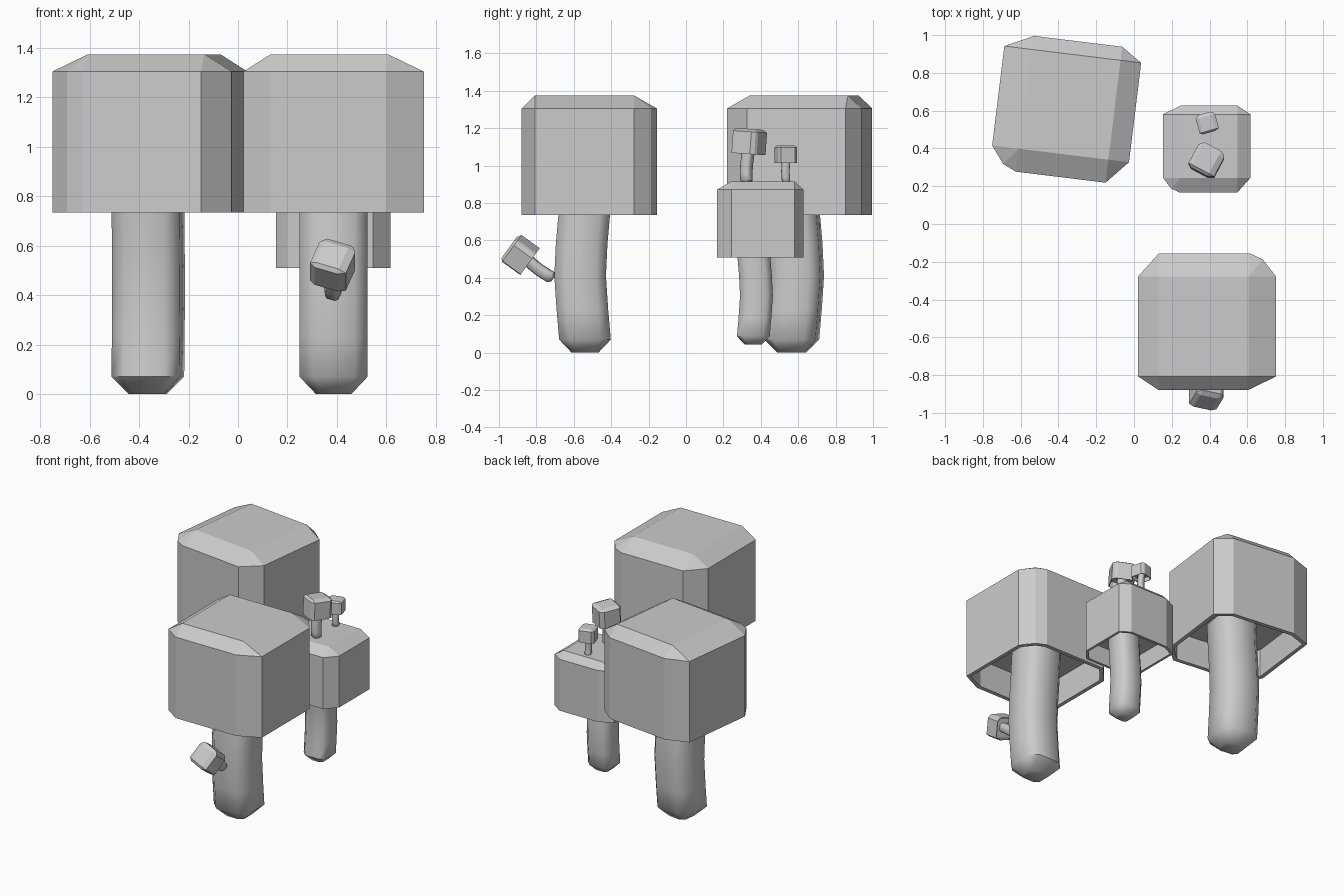
import bpy, bmesh
from math import radians
from mathutils import Matrix, Vector, Euler

if "Cube" in bpy.data.objects:
    bpy.data.objects.remove(bpy.data.objects["Cube"])


def finish(name, bm, matrix, smooth):
    bmesh.ops.recalc_face_normals(bm, faces=bm.faces)
    bm.transform(matrix)
    mesh = bpy.data.meshes.new(name)
    bm.to_mesh(mesh)
    bm.free()
    obj = bpy.data.objects.new(name, mesh)
    bpy.context.collection.objects.link(obj)
    if smooth:
        bpy.ops.object.select_all(action='DESELECT')
        obj.select_set(True)
        bpy.context.view_layer.objects.active = obj
        bpy.ops.object.shade_smooth_by_angle(angle=radians(48))


# Cap outline with uneven corner cuts, and the smaller top rectangle
RIM = [(-.365, -.29), (-.255, -.3625), (.215, -.3625), (.365, -.29), (.365, .24),
       (.295, .33), (.225, .3625), (-.255, .3625), (-.365, .24)]
TOP = [(-.255, -.29), (.22, -.29), (.22, .24), (-.255, .24)]


def cap(name, matrix, offset):
    bm = bmesh.new()
    for ring, z in ((RIM, .735), (RIM, 1.305), (TOP, 1.375)):
        for x, y in ring:
            bm.verts.new((x, y + offset, z))
    bmesh.ops.convex_hull(bm, input=bm.verts)
    bmesh.ops.dissolve_limit(bm, angle_limit=radians(1), verts=bm.verts, edges=bm.edges)
    bmesh.ops.recalc_face_normals(bm, faces=bm.faces)
    # Hollow underside behind a thin rim
    under = min(bm.faces, key=lambda f: f.calc_center_median().z)
    bmesh.ops.inset_individual(bm, faces=[under], thickness=.03)
    under = min(bm.faces, key=lambda f: (round(f.calc_center_median().z, 3), -f.calc_area()))
    inner = bmesh.ops.extrude_discrete_faces(bm, faces=[under])['faces']
    bmesh.ops.translate(bm, vec=(0, 0, .2), verts=inner[0].verts)
    finish(name, bm, matrix, False)


def stem(name, matrix):
    # Rounded-square section swept along a gentle bend: (z, y shift, size)
    path = [(0, 0, .52), (.07, 0, 1), (.23, -.014, 1), (.41, -.026, 1),
            (.58, -.018, 1), (.74, -.004, 1), (.95, .01, 1)]
    h, c = .138, .084
    section = [(-c, -h), (c, -h), (h, -c), (h, c), (c, h), (-c, h), (-h, c), (-h, -c)]
    bm = bmesh.new()
    rings = [[bm.verts.new((x * s, y * s + dy, z)) for x, y in section] for z, dy, s in path]
    for a, b in zip(rings, rings[1:]):
        for i in range(8):
            j = (i + 1) % 8
            bm.faces.new((a[i], a[j], b[j], b[i]))
    bm.faces.new(rings[0])
    bm.faces.new(rings[-1])
    finish(name, bm, matrix, True)


# name, base position, scale, tilt about x, turn about own axis, cap shift
MUSHROOMS = [
    ("front", (.387, -.54, 0), 1, 0, 0, .0225),
    ("rear", (-.365, .565, 0), 1, 0, 173, -.045),
    ("small", (.385, .36, .043), .635, 0, 180, -.058),
    ("side_sprout", (.385, -.71, .395), .21, 54, -20, 0),
    ("top_sprout_large", (.385, .322, .908), .21, -4, -28, 0),
    ("top_sprout_small", (.387, .535, .908), .145, 0, 16, 0),
]
for name, base, scale, tilt, turn, shift in MUSHROOMS:
    m = (Matrix.Translation(base) @ Matrix.Rotation(radians(tilt), 4, 'X')
         @ Matrix.Rotation(radians(turn), 4, 'Z') @ Matrix.Scale(scale, 4))
    cap(name + "_mushroom_cap", m, shift)
    stem(name + "_mushroom_stem", m)
